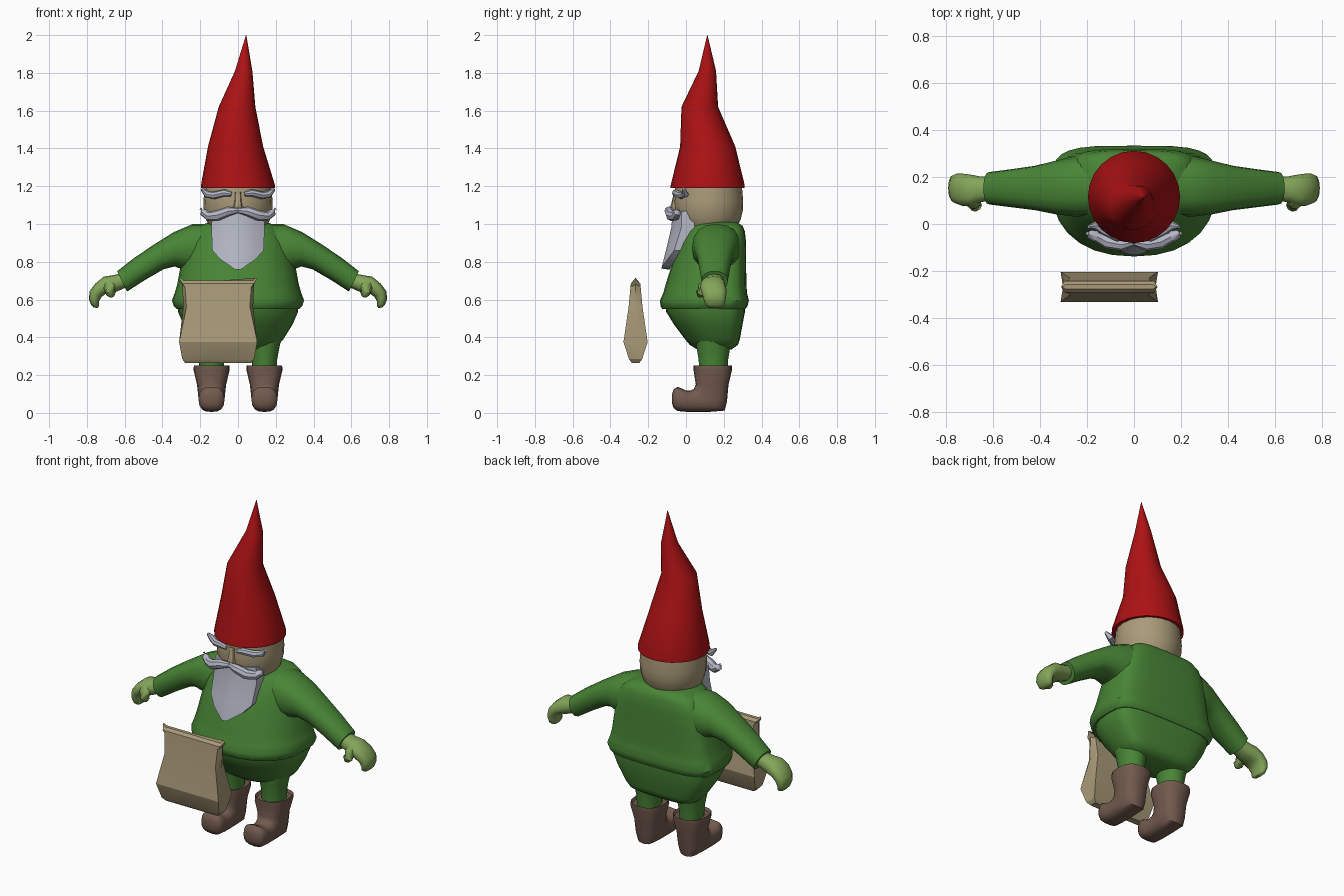
import bpy, bmesh, math
from mathutils import Vector as V


def material(name, rgb):
    m = bpy.data.materials.new(name)
    m.diffuse_color = (*rgb, 1)
    return m


GREEN = material("tunic green", (0.065, 0.235, 0.036))
RED = material("hat red", (0.42, 0.006, 0.007))
GLOVE = material("glove green", (0.23, 0.38, 0.10))
TAN = material("tan", (0.40, 0.325, 0.19))
WHITE = material("beard grey", (0.46, 0.48, 0.56))
BROWN = material("boot brown", (0.17, 0.102, 0.077))


def loft(name, rings, mat, mirror=False, angle=40, subsurf=0):
    """Skin a list of closed rings and cap both ends."""
    bm = bmesh.new()
    rows = [[bm.verts.new(p) for p in r] for r in rings]
    n = len(rows[0])
    for a, b in zip(rows, rows[1:]):
        for i in range(n):
            j = (i + 1) % n
            bm.faces.new((a[i], a[j], b[j], b[i]))
    bm.faces.new(rows[0][::-1])
    bm.faces.new(rows[-1])
    bmesh.ops.recalc_face_normals(bm, faces=bm.faces)
    me = bpy.data.meshes.new(name)
    bm.to_mesh(me)
    bm.free()
    me.materials.append(mat)
    ob = bpy.data.objects.new(name, me)
    bpy.context.collection.objects.link(ob)
    bpy.ops.object.select_all(action='DESELECT')
    ob.select_set(True)
    bpy.context.view_layer.objects.active = ob
    bpy.ops.object.shade_smooth_by_angle(angle=math.radians(angle))
    if mirror:
        ob.modifiers.new("mirror", 'MIRROR').use_mirror_merge = False
    if subsurf:
        s = ob.modifiers.new("soften", 'SUBSURF')
        s.levels = s.render_levels = subsurf
    return ob


def spow(v, e):
    return math.copysign(abs(v) ** e, v)


def ring(c, u, v, n=16, e=1.0):
    """Superellipse around c with half axes u and v."""
    c, u, v = V(c), V(u), V(v)
    out = []
    for i in range(n):
        a = 2 * math.pi * i / n
        out.append(c + u * spow(math.cos(a), e) + v * spow(math.sin(a), e))
    return out


def between(p, q, side, n=16, e=0.85):
    """Ring spanning the points p and q, widened by the side vector."""
    p, q = V(p), V(q)
    return ring((p + q) / 2, side, (q - p) / 2, n, e)


def tube(pts, n=8, flat=1.0):
    """Rings along a path of (x, y, z, radius)."""
    out = []
    for i, p in enumerate(pts):
        a, b = pts[max(i - 1, 0)], pts[min(i + 1, len(pts) - 1)]
        t = (V(b[:3]) - V(a[:3])).normalized()
        ref = V((0, 0, 1)) if abs(t.z) < 0.8 else V((1, 0, 0))
        s = t.cross(ref).normalized()
        out.append(ring(p[:3], s * p[3], s.cross(t) * p[3] * flat, n))
    return out


# Body: rounded belly in front, boxy back
def body_ring(z, hw, yf, yb, n=28):
    ym = yf + (yb - yf) * 0.62
    out = []
    for i in range(n):
        a = 2 * math.pi * i / n
        c, s = math.cos(a), math.sin(a)
        e = 0.5 if s > 0 else 0.88
        d = yb - ym if s > 0 else ym - yf
        out.append((hw * spow(c, e), ym + d * spow(s, e), z))
    return out


tunic = [(0.55, 0.325, -0.125, 0.315), (0.565, 0.34, -0.135, 0.325), (0.595, 0.35, -0.138, 0.333),
         (0.635, 0.335, -0.12, 0.323), (0.68, 0.322, -0.108, 0.32), (0.80, 0.30, -0.07, 0.318),
         (0.90, 0.275, -0.035, 0.318), (0.96, 0.245, -0.005, 0.312), (0.99, 0.21, 0.015, 0.30),
         (1.01, 0.15, 0.035, 0.27)]
loft("tunic", [body_ring(*r) for r in tunic], GREEN)
trousers = [(0.335, 0.16, 0.06, 0.24), (0.36, 0.215, 0.02, 0.275), (0.39, 0.24, -0.005, 0.285),
            (0.47, 0.29, -0.065, 0.30), (0.535, 0.318, -0.105, 0.312), (0.57, 0.32, -0.11, 0.312)]
loft("trousers", [body_ring(*r) for r in trousers], GREEN)

# Legs
legs = [(0.21, 0.065, 0.075), (0.28, 0.067, 0.078), (0.34, 0.078, 0.088), (0.42, 0.095, 0.10)]
loft("legs", [ring((0.14, 0.145, z), (a, 0, 0), (0, b, 0)) for z, a, b in legs], GREEN, True)

# Boots: shaft, bent heel, bulbous toe; (y, z) on the heel side then the instep side
boot = [((0.235, 0.235), (0.05, 0.235), 0.085), ((0.243, 0.25), (0.04, 0.25), 0.094),
        ((0.243, 0.225), (0.04, 0.225), 0.095), ((0.225, 0.15), (0.052, 0.15), 0.077),
        ((0.217, 0.06), (0.04, 0.125), 0.071), ((0.205, 0.012), (0.02, 0.118), 0.068),
        ((0.12, 0.005), (0.0, 0.118), 0.064), ((0.01, 0.005), (-0.02, 0.128), 0.066),
        ((-0.045, 0.01), (-0.045, 0.138), 0.069), ((-0.065, 0.025), (-0.065, 0.125), 0.058),
        ((-0.074, 0.05), (-0.074, 0.10), 0.03)]
loft("boots", [between((0.14, *p), (0.14, *q), (w, 0, 0), e=0.75) for p, q, w in boot],
     BROWN, True, 50)


# Arms and hands: lower (x, z), upper (x, z), centre y, half depth
def limb(sections, n=16):
    return [between((a[0], y, a[1]), (b[0], y, b[1]), (0, d, 0), n) for a, b, y, d in sections]


sleeve = [((0.17, 0.74), (0.10, 1.0), 0.165, 0.13), ((0.27, 0.75), (0.24, 1.0), 0.16, 0.128),
          ((0.335, 0.775), (0.34, 0.957), 0.155, 0.113), ((0.395, 0.76), (0.45, 0.888), 0.153, 0.094),
          ((0.49, 0.705), (0.55, 0.82), 0.152, 0.081), ((0.588, 0.642), (0.64, 0.75), 0.152, 0.069)]
loft("sleeves", limb(sleeve), GREEN, True)
hand = [((0.59, 0.665), (0.625, 0.737), 0.15, 0.05), ((0.635, 0.645), (0.672, 0.727), 0.147, 0.055),
        ((0.67, 0.632), (0.71, 0.722), 0.143, 0.066), ((0.70, 0.63), (0.755, 0.685), 0.145, 0.069),
        ((0.722, 0.615), (0.785, 0.645), 0.15, 0.064), ((0.735, 0.592), (0.79, 0.605), 0.152, 0.058),
        ((0.735, 0.567), (0.778, 0.572), 0.153, 0.05), ((0.742, 0.556), (0.763, 0.557), 0.153, 0.03)]
loft("hands", limb(hand, 12), GLOVE, True, 60)
loft("thumbs", tube([(0.69, 0.12, 0.69, 0.03), (0.682, 0.092, 0.66, 0.034),
                     (0.673, 0.078, 0.632, 0.028), (0.668, 0.073, 0.614, 0.012)]), GLOVE, True, 60)

# Head and nose
head = [(0.925, 0.07), (0.945, 0.11), (0.975, 0.143), (1.02, 0.168), (1.07, 0.181), (1.12, 0.183), (1.2, 0.176)]
loft("head", [ring((0, 0.12, z), (r, 0, 0), (0, r, 0), 20) for z, r in head], TAN)
nose = [(1.06, 0.026, 0.028), (1.085, 0.026, 0.03), (1.12, 0.02, 0.02), (1.17, 0.016, 0.008)]
loft("nose", [ring((0, -0.055, z), (w, 0, 0), (0, d, 0), 8) for z, w, d in nose], TAN)

# Bent pointed hat
hat = [(1.19, 0.0, 0.115, 0.196), (1.205, 0.0, 0.115, 0.196), (1.41, -0.013, 0.115, 0.146),
       (1.62, -0.005, 0.073, 0.097), (1.81, 0.03, 0.113, 0.046), (2.0, 0.043, 0.113, 0.001)]
loft("hat", [ring((x, y, z), (r, 0, 0), (0, r, 0), 24) for z, x, y, r in hat], RED)


# Beard: curved slab tapering to a blunt point
def beard_ring(z, hw, yf, thick, curve):
    xs = [-1, -0.6, -0.2, 0.2, 0.6, 1]
    front = [(x * hw, yf + curve * x * x, z + 0.02 * x * x * (z < 0.8)) for x in xs]
    return front + [(x, y + thick, zz) for x, y, zz in front[::-1]]


beard = [(1.07, 0.135, -0.072, 0.07, 0.05), (0.98, 0.141, -0.08, 0.07, 0.055),
         (0.86, 0.136, -0.108, 0.06, 0.045), (0.79, 0.09, -0.125, 0.05, 0.025),
         (0.757, 0.04, -0.132, 0.045, 0.008)]
loft("beard", [beard_ring(*r) for r in beard], WHITE, angle=30)

# Moustache and eyebrows
loft("moustache", tube([(0.0, -0.078, 1.072, 0.014), (0.05, -0.088, 1.068, 0.026), (0.11, -0.078, 1.045, 0.029),
                        (0.155, -0.055, 1.042, 0.025), (0.185, -0.045, 1.062, 0.02),
                        (0.198, -0.04, 1.082, 0.008)]), WHITE, True)
loft("eyebrows", tube([(0.035, -0.06, 1.158, 0.012), (0.07, -0.056, 1.165, 0.019), (0.125, -0.028, 1.152, 0.02),
                       (0.165, -0.005, 1.158, 0.019), (0.192, -0.012, 1.185, 0.008)]), WHITE, True)

# Sack: pinched hexagonal sections; z, edge half width, panel half width, edge and panel depth
def sack_ring(z, edge, panel, d, dip=0.0):
    cx, cy = -0.105, -0.267
    pts = [(-edge, 0, dip), (-panel, -d, 0), (0, -d, 0), (panel, -d, 0),
           (edge, 0, dip), (panel, d, 0), (0, d, 0), (-panel, d, 0)]
    return [(cx + x, cy + y, z + k) for x, y, k in pts]


sack = [(0.265, 0.175, 0.17, 0.02), (0.285, 0.185, 0.19, 0.035), (0.375, 0.197, 0.207, 0.064),
        (0.56, 0.185, 0.168, 0.037), (0.665, 0.19, 0.175, 0.027, 0.015),
        (0.685, 0.205, 0.19, 0.025, 0.025), (0.70, 0.20, 0.185, 0.01, 0.015)]
loft("sack", [sack_ring(*r) for r in sack], TAN, angle=25)
